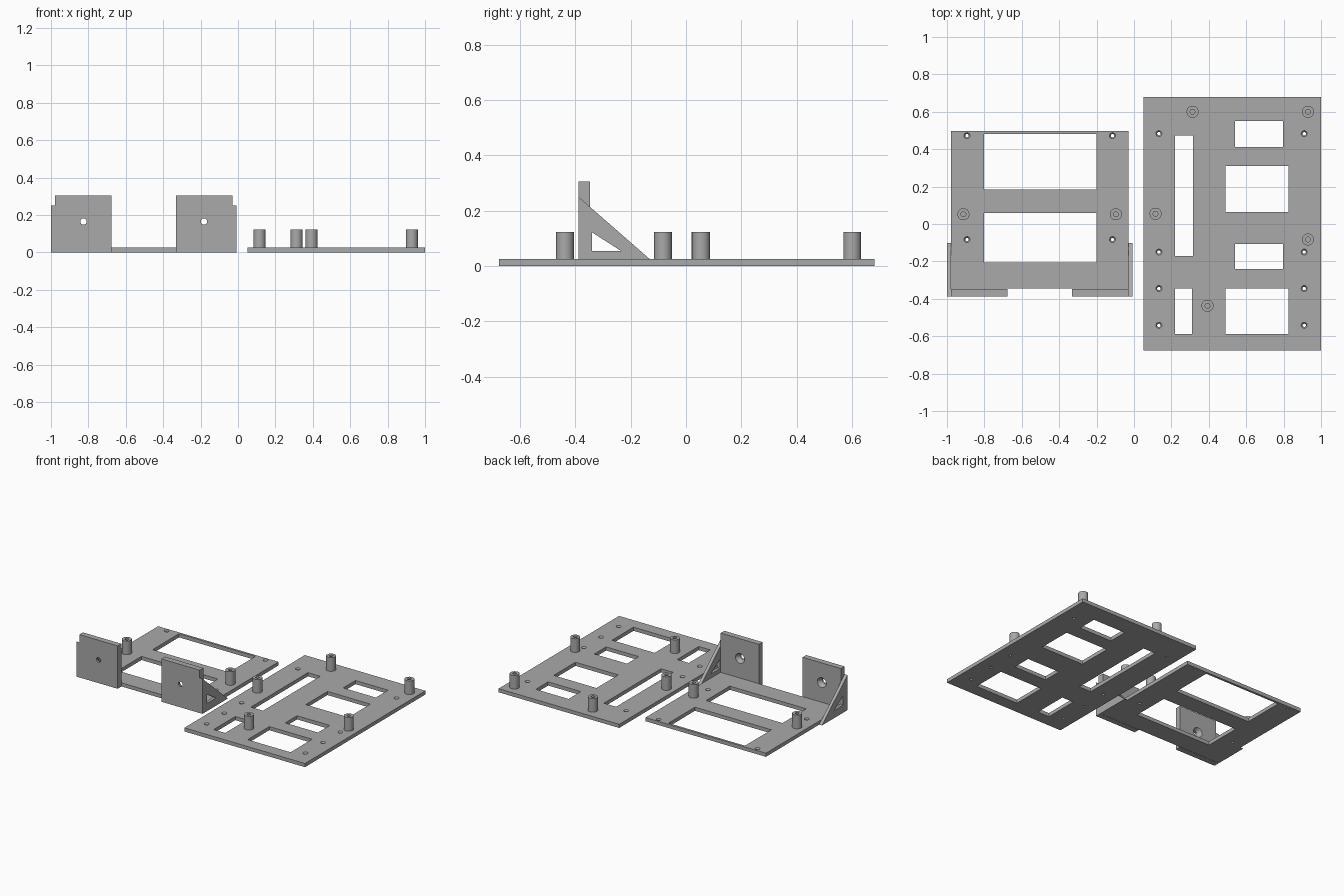
import bpy, bmesh, math
from mathutils import Matrix, Vector

if "Cube" in bpy.data.objects:
    bpy.data.objects.remove(bpy.data.objects["Cube"])

grey = bpy.data.materials.new("plain_grey")
grey.diffuse_color = (0.40, 0.40, 0.40, 1)
grey.use_nodes = True
grey.node_tree.nodes["Principled BSDF"].inputs["Base Color"].default_value = grey.diffuse_color
T = 0.026        # plate thickness
POST_TOP = 0.123


def box(bm, x0, x1, y0, y1, z0, z1):
    m = Matrix.Translation(((x0 + x1) / 2, (y0 + y1) / 2, (z0 + z1) / 2))
    bmesh.ops.create_cube(bm, size=1, matrix=m @ Matrix.Diagonal((x1 - x0, y1 - y0, z1 - z0, 1)))


def cone(bm, a, b, r0, r1, n=24):
    """Round solid running from point a (radius r0) to point b (radius r1)."""
    a, b = Vector(a), Vector(b)
    rot = (b - a).to_track_quat('Z', 'Y').to_matrix().to_4x4()
    bmesh.ops.create_cone(bm, cap_ends=True, segments=n, radius1=r0, radius2=r1,
                          depth=(b - a).length, matrix=Matrix.Translation((a + b) / 2) @ rot)


def prism(bm, pts, x0, x1):
    """Extrude a (y, z) outline from x0 to x1."""
    f = bm.faces.new([bm.verts.new((x0, y, z)) for y, z in pts])
    g = bmesh.ops.extrude_face_region(bm, geom=[f])["geom"]
    bmesh.ops.translate(bm, vec=(x1 - x0, 0, 0), verts=[v for v in g if isinstance(v, bmesh.types.BMVert)])
    bmesh.ops.recalc_face_normals(bm, faces=bm.faces)


def make(name, bm):
    me = bpy.data.meshes.new(name)
    bm.to_mesh(me)
    bm.free()
    me.materials.append(grey)
    ob = bpy.data.objects.new(name, me)
    bpy.context.collection.objects.link(ob)
    return ob


def select(ob):
    bpy.ops.object.select_all(action='DESELECT')
    ob.select_set(True)
    bpy.context.view_layer.objects.active = ob


def cut(ob, bm):
    """Subtract the cutter mesh, then round off the hole shading."""
    cutter = make("cutter", bm)
    cutter.hide_render = True
    mod = ob.modifiers.new("cut", 'BOOLEAN')
    mod.operation, mod.solver, mod.object = 'DIFFERENCE', 'EXACT', cutter
    mod.use_self = True
    select(ob)
    bpy.ops.object.modifier_apply(modifier=mod.name)
    bpy.data.objects.remove(cutter)
    bpy.ops.object.shade_smooth_by_angle(angle=math.radians(30))


def plate(name, bounds, windows, holes):
    bm = bmesh.new()
    box(bm, *bounds, 0, T)
    ob = make(name, bm)
    c = bmesh.new()
    for w in windows:
        box(c, *w, -0.1, 0.1)
    cut(ob, c)
    # countersunk screw holes
    for r0, r1, z0, z1 in ((0.009, 0.009, -0.05, 0.05), (0.009, 0.017, T - 0.010, T + 0.001)):
        c = bmesh.new()
        for x, y in holes:
            cone(c, (x, y, z0), (x, y, z1), r0, r1)
        cut(ob, c)


def post(name, x, y):
    bm = bmesh.new()
    cone(bm, (x, y, T - 0.002), (x, y, POST_TOP), 0.032, 0.032, 32)
    ob = make(name, bm)
    c = bmesh.new()
    cone(c, (x, y, T + 0.005), (x, y, POST_TOP + 0.05), 0.013, 0.013)
    cut(ob, c)


# Large board plate
plate("large_plate", (0.05, 1.0, -0.675, 0.68),
      [(0.22, 0.316, -0.17, 0.472), (0.22, 0.311, -0.588, -0.345),
       (0.54, 0.797, 0.412, 0.55), (0.488, 0.825, 0.065, 0.31),
       (0.54, 0.797, -0.24, -0.107), (0.488, 0.825, -0.588, -0.345)],
      [(x, y) for x in (0.133, 0.91) for y in (0.483, -0.15, -0.345, -0.542)])
for i, p in enumerate([(0.313, 0.6), (0.93, 0.6), (0.115, 0.055), (0.93, -0.083), (0.393, -0.437)]):
    post(f"large_plate_post_{i + 1}", *p)

# Small plate
plate("small_plate", (-0.978, -0.03, -0.345, 0.498),
      [(-0.802, -0.2, 0.185, 0.482), (-0.802, -0.2, -0.207, 0.06)],
      [(x, y) for x in (-0.893, -0.115) for y in (0.472, -0.083)])
for i, x in enumerate((-0.912, -0.097)):
    post(f"small_plate_post_{i + 1}", x, 0.052)

# Upright brackets with side gussets, mirrored about the small plate's middle
MID = -0.504
for side, s in (("left", -1), ("right", 1)):
    def xs(a, b):
        return sorted((MID + s * a, MID + s * b))

    bm = bmesh.new()
    box(bm, *xs(0.172, 0.474), -0.388, -0.347, 0, 0.305)
    bracket = make(f"{side}_bracket", bm)
    hx = MID + s * 0.322
    c = bmesh.new()
    cone(c, (hx, -0.45, 0.165), (hx, -0.30, 0.165), 0.017, 0.017)
    cut(bracket, c)
    c = bmesh.new()
    cone(c, (hx, -0.374, 0.165), (hx, -0.346, 0.165), 0.017, 0.036)
    cut(bracket, c)

    bm = bmesh.new()
    prism(bm, [(-0.388, 0), (-0.102, 0), (-0.388, 0.25)], *xs(0.474, 0.496))
    gusset = make(f"{side}_gusset", bm)
    c = bmesh.new()
    prism(c, [(-0.34, 0.055), (-0.235, 0.055), (-0.34, 0.122)], *xs(0.40, 0.55))
    cut(gusset, c)
